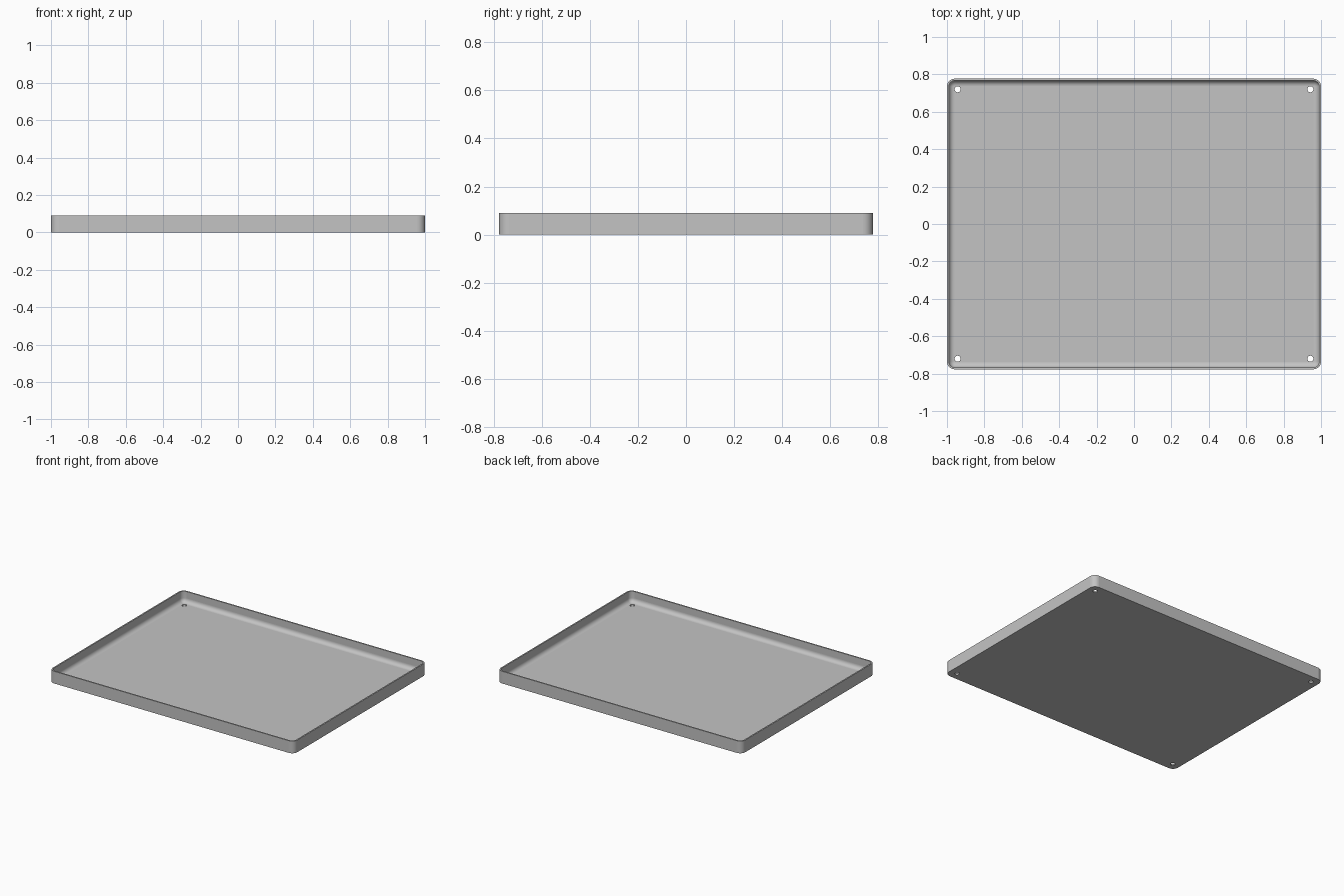
import bpy, bmesh
from math import sin, cos, pi
from mathutils import Vector

cube = bpy.data.objects.get("Cube")
if cube:
    bpy.data.objects.remove(cube)

HALF_X, HALF_Y, HEIGHT = 1.0, 0.777, 0.09
WALL, CORNER, FILLET = 0.01, 0.042, 0.03
HOLE_X, HOLE_Y, HOLE_R = 0.943, 0.72, 0.016
STEPS = 8

grey = bpy.data.materials.new("tray grey")
grey.use_nodes = True
grey.diffuse_color = (0.55, 0.55, 0.55, 1)
grey.node_tree.nodes["Principled BSDF"].inputs["Base Color"].default_value = grey.diffuse_color

bm = bmesh.new()


def rounded_loop(inset, z):
    """Rounded rectangle, moved inwards by inset."""
    r = CORNER - inset
    verts = []
    for i, (sx, sy) in enumerate([(1, 1), (-1, 1), (-1, -1), (1, -1)]):
        for s in range(STEPS + 1):
            a = (i + s / STEPS) * pi / 2
            verts.append(bm.verts.new((sx * (HALF_X - CORNER) + r * cos(a),
                                       sy * (HALF_Y - CORNER) + r * sin(a), z)))
    return verts


def hole_loop(x, y, z, sides=24):
    return [bm.verts.new((x + HOLE_R * cos(2 * pi * i / sides),
                          y + HOLE_R * sin(2 * pi * i / sides), z)) for i in range(sides)]


def skin(a, b):
    for i in range(len(a)):
        j = (i + 1) % len(a)
        bm.faces.new((a[i], a[j], b[j], b[i]))


def fill(loops):
    """Flat face bounded by the first loop, pierced by the others."""
    edges = []
    for loop in loops:
        for i, v in enumerate(loop):
            w = loop[(i + 1) % len(loop)]
            edges.append(bm.edges.get((v, w)) or bm.edges.new((v, w)))
    bmesh.ops.triangle_fill(bm, edges=edges, use_beauty=True, normal=Vector((0, 0, 1)))


# Outer wall, rim, inner wall and the fillet down to the floor
profile = [(0, 0), (0, HEIGHT), (WALL, HEIGHT)]
for s in range(STEPS + 1):
    a = s / STEPS * pi / 2
    profile.append((WALL + FILLET * (1 - cos(a)), WALL + FILLET * (1 - sin(a))))
rings = [rounded_loop(inset, z) for inset, z in profile]
for a, b in zip(rings, rings[1:]):
    skin(a, b)

# Screw holes through the floor corners
low, high = [], []
for sx in (-1, 1):
    for sy in (-1, 1):
        low.append(hole_loop(sx * HOLE_X, sy * HOLE_Y, 0))
        high.append(hole_loop(sx * HOLE_X, sy * HOLE_Y, WALL))
        skin(low[-1], high[-1])

# Underside and floor
fill([rings[0]] + low)
fill([rings[-1]] + high)
bmesh.ops.recalc_face_normals(bm, faces=bm.faces)

# Smooth curved bands, keep flat panels and hard edges crisp
for f in bm.faces:
    f.smooth = max(abs(c) for c in f.normal) < 0.9999
for e in bm.edges:
    e.smooth = e.calc_face_angle(0) < pi / 6

mesh = bpy.data.meshes.new("tray")
bm.to_mesh(mesh)
bm.free()
mesh.materials.append(grey)
tray = bpy.data.objects.new("tray", mesh)
bpy.context.collection.objects.link(tray)
